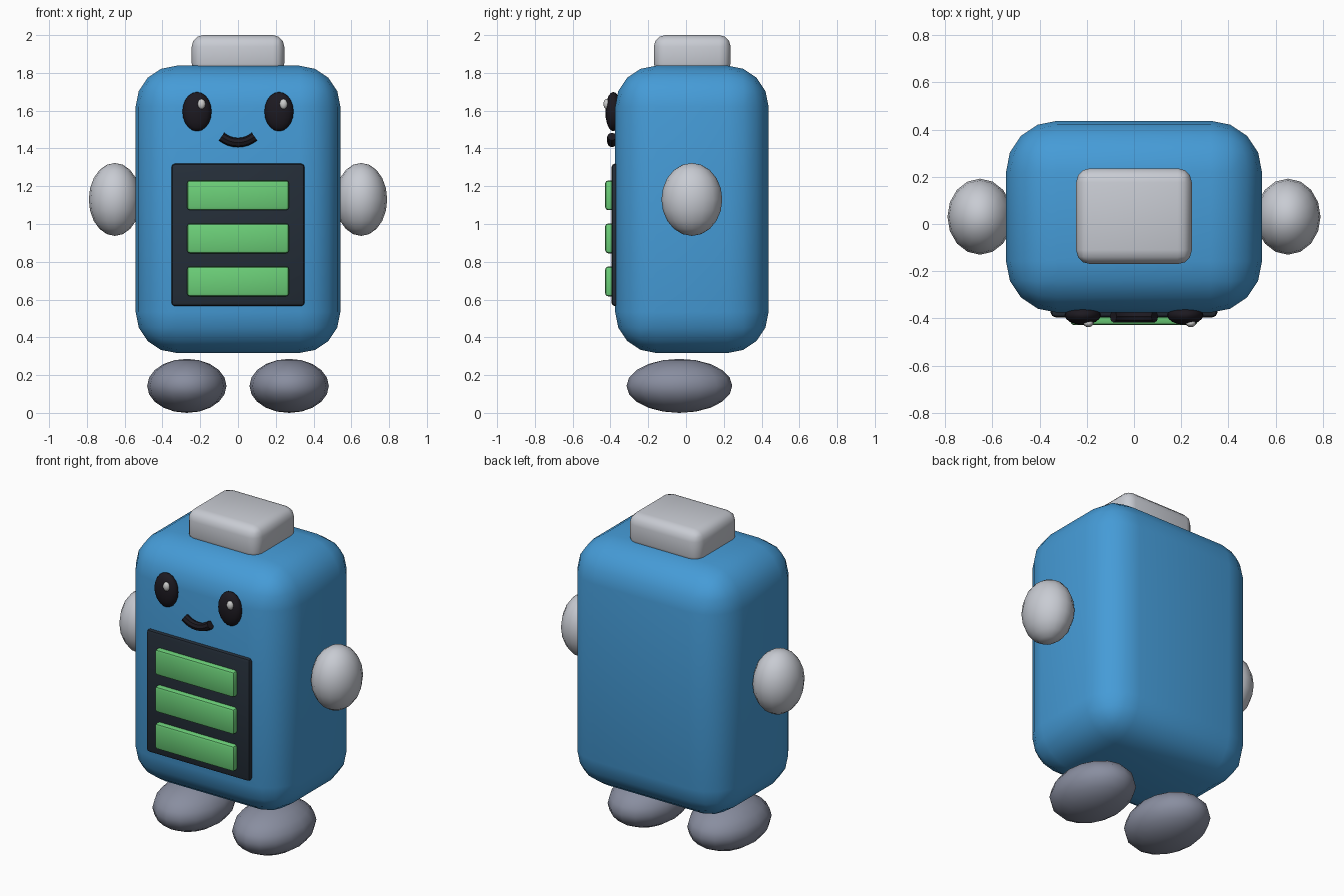
import bpy, math

if "Cube" in bpy.data.objects:
    bpy.data.objects.remove(bpy.data.objects["Cube"])


def material(name, r, g, b):
    m = bpy.data.materials.new(name)
    m.diffuse_color = (r, g, b, 1)
    m.use_nodes = True
    m.node_tree.nodes["Principled BSDF"].inputs["Base Color"].default_value = m.diffuse_color
    return m


BLUE = material("blue", 0.06, 0.33, 0.68)
SILVER = material("silver", 0.58, 0.6, 0.65)
SLATE = material("slate", 0.25, 0.27, 0.35)
DARK = material("dark", 0.018, 0.027, 0.04)
GREEN = material("green", 0.15, 0.63, 0.19)
BLACK = material("black", 0.012, 0.01, 0.015)
WHITE = material("white", 0.9, 0.9, 0.9)


def finish(ob, name, mat):
    ob.name = name
    ob.data.materials.append(mat)
    bpy.ops.object.shade_smooth_by_angle(angle=math.radians(40))
    return ob


def box(name, lo, hi, bevel, segments, mat):
    """Rounded box between two opposite corners."""
    centre = [(a + b) / 2 for a, b in zip(lo, hi)]
    bpy.ops.mesh.primitive_cube_add(size=1, location=centre)
    ob = bpy.context.object
    ob.scale = [b - a for a, b in zip(lo, hi)]
    bpy.ops.object.transform_apply(location=False, rotation=False, scale=True)
    mod = ob.modifiers.new("round", 'BEVEL')
    mod.width, mod.segments = bevel, segments
    bpy.ops.object.modifier_apply(modifier=mod.name)
    return finish(ob, name, mat)


def ellipsoid(name, centre, radii, mat, segments=16, rings=10):
    bpy.ops.mesh.primitive_uv_sphere_add(segments=segments, ring_count=rings,
                                         radius=1, location=centre)
    ob = bpy.context.object
    ob.scale = radii
    bpy.ops.object.transform_apply(location=False, rotation=False, scale=True)
    return finish(ob, name, mat)


# Body and top cap
box("body", (-0.542, -0.375, 0.317), (0.542, 0.437, 1.838), 0.217, 4, BLUE)
box("top_cap", (-0.245, -0.17, 1.79), (0.245, 0.236, 2.0), 0.06, 3, SILVER)

# Chest panel with three bars
box("panel", (-0.353, -0.395, 0.565), (0.353, -0.33, 1.32), 0.02, 2, DARK)
for i in range(3):
    z = 0.696 + 0.228 * i
    box(f"bar_{i + 1}", (-0.27, -0.428, z - 0.079), (0.27, -0.37, z + 0.079),
        0.016, 2, GREEN)

# Paired arms, feet and eyes
for side, s in (("left", -1), ("right", 1)):
    ellipsoid(f"{side}_arm", (s * 0.652, 0.031, 1.13), (0.138, 0.161, 0.193), SILVER)
    ellipsoid(f"{side}_foot", (s * 0.271, -0.035, 0.143), (0.21, 0.28, 0.143), SLATE)
    ellipsoid(f"{side}_eye", (s * 0.217, -0.385, 1.595), (0.077, 0.042, 0.104), BLACK)
    ellipsoid(f"{side}_eye_glint", (s * 0.217 + 0.024, -0.421, 1.635),
              (0.021, 0.016, 0.027), WHITE, 12, 8)

# Smile: a round tube along a shallow arc
curve = bpy.data.curves.new("mouth", 'CURVE')
curve.dimensions = '3D'
curve.bevel_depth, curve.bevel_resolution = 0.025, 2
curve.use_fill_caps = True
spline = curve.splines.new('POLY')
spline.points.add(8)
for i, p in enumerate(spline.points):
    t = (i / 4 - 1) * math.radians(40)
    p.co = (0.136 * math.sin(t), -0.392, 1.567 - 0.136 * math.cos(t), 1)
mouth = bpy.data.objects.new("mouth", curve)
bpy.context.collection.objects.link(mouth)
bpy.ops.object.select_all(action='DESELECT')
bpy.context.view_layer.objects.active = mouth
mouth.select_set(True)
bpy.ops.object.convert(target='MESH')
finish(bpy.context.object, "mouth", BLACK)
